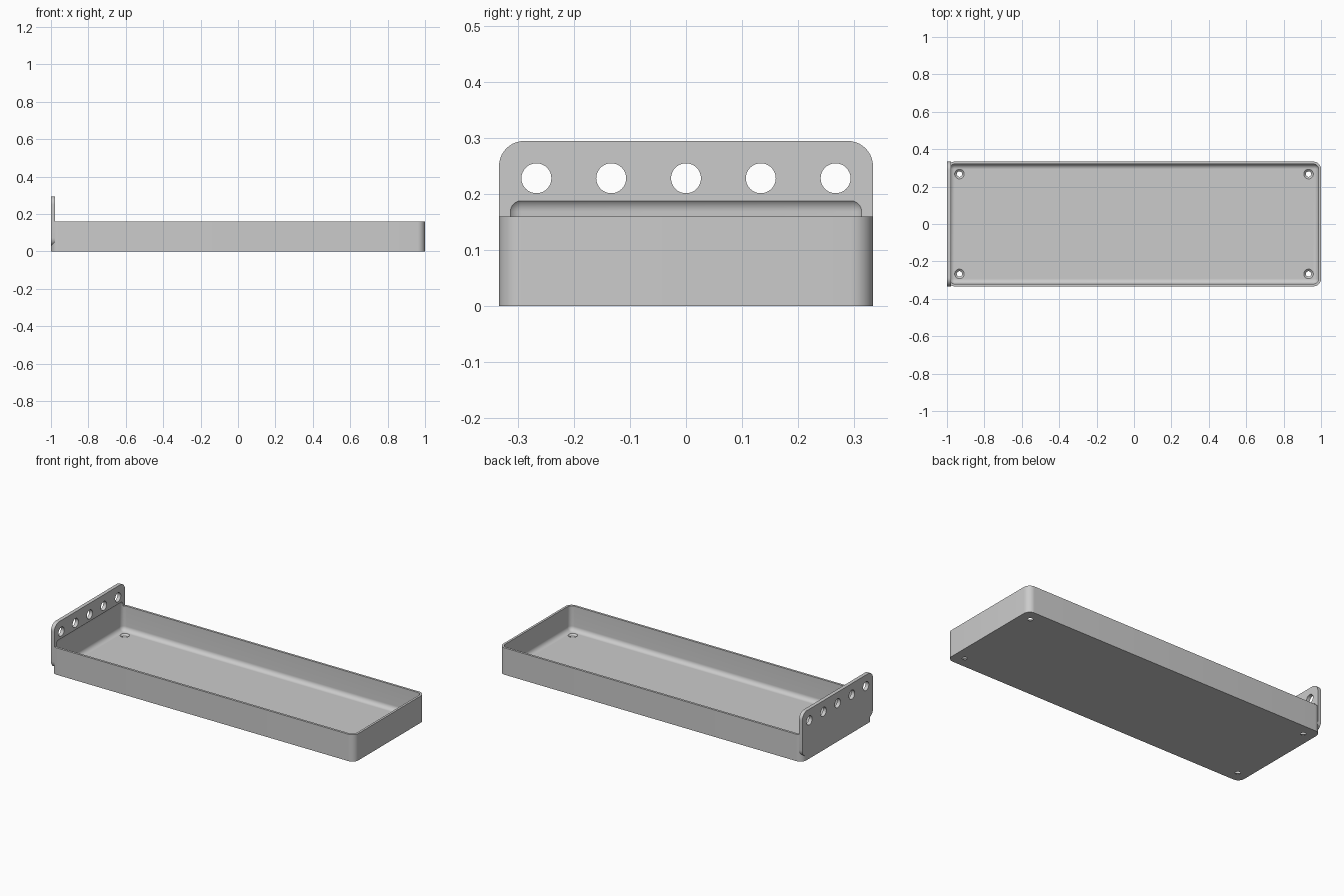
import bpy
import bmesh
import math
from mathutils import Matrix

if "Cube" in bpy.data.objects:
    bpy.data.objects.remove(bpy.data.objects["Cube"], do_unlink=True)

LENGTH, HALF_W = 1.0, 0.3333      # half length and half width
WALL, RIM = 0.0133, 0.16          # wall thickness and tray height
PLATE_X = -0.978                  # inner face of the end plate

grey = bpy.data.materials.new("light_grey")
grey.use_nodes = True
colour = (0.6, 0.6, 0.6, 1)
grey.diffuse_color = colour
grey.node_tree.nodes["Principled BSDF"].inputs["Base Color"].default_value = colour


def make_object(name, bm):
    bmesh.ops.recalc_face_normals(bm, faces=bm.faces)
    mesh = bpy.data.meshes.new(name)
    bm.to_mesh(mesh)
    bm.free()
    mesh.materials.append(grey)
    obj = bpy.data.objects.new(name, mesh)
    bpy.context.collection.objects.link(obj)
    return obj


def rounded_box(name, low, high, radius, axis=None, segments=10):
    """Box with the edges along one axis rounded, or all edges if axis is None."""
    bm = bmesh.new()
    bmesh.ops.create_cube(bm, size=1)
    for v in bm.verts:
        for i in range(3):
            v.co[i] = low[i] if v.co[i] < 0 else high[i]
    edges = [e for e in bm.edges if axis is None
             or abs(e.verts[0].co[axis] - e.verts[1].co[axis]) > 1e-5]
    bmesh.ops.bevel(bm, geom=edges, offset=radius, segments=segments,
                    profile=0.5, affect='EDGES')
    return make_object(name, bm)


def cutter(name, spots, r1, r2, depth, turn=Matrix()):
    """Set of cones or cylinders centred on the given spots."""
    bm = bmesh.new()
    for spot in spots:
        bmesh.ops.create_cone(bm, cap_ends=True, segments=32, radius1=r1, radius2=r2,
                              depth=depth, matrix=Matrix.Translation(spot) @ turn)
    return make_object(name, bm)


def combine(target, other, operation):
    mod = target.modifiers.new(operation.lower(), 'BOOLEAN')
    mod.operation, mod.solver, mod.object = operation, 'EXACT', other
    bpy.context.view_layer.objects.active = target
    bpy.ops.object.modifier_apply(modifier=mod.name)
    bpy.data.objects.remove(other, do_unlink=True)


# Tray body with rounded upright corners
tray = rounded_box("tray", (-LENGTH, -HALF_W, 0), (LENGTH, HALF_W, RIM), 0.04, axis=2)

# End plate raised at the right end
plate = rounded_box("end_plate", (-LENGTH, -HALF_W, 0.0267),
                    (PLATE_X, HALF_W, 0.2945), 0.045, axis=0)
combine(tray, plate, 'UNION')

# Hollow with soft inner edges, which also scoops into the plate
hollow = rounded_box("hollow", (WALL - LENGTH, WALL - HALF_W, WALL),
                     (LENGTH - WALL, HALF_W - WALL, 0.195), 0.0267)
combine(tray, hollow, 'DIFFERENCE')

# Row of holes through the plate
row = [(-LENGTH, i * 0.1333, 0.228) for i in range(-2, 3)]
holes = cutter("plate_holes", row, 0.0267, 0.0267, 0.1,
               Matrix.Rotation(math.pi / 2, 4, 'Y'))
combine(tray, holes, 'DIFFERENCE')

# Countersunk screw holes in the floor corners
corners = [(sx * 0.9333, sy * 0.2667) for sx in (-1, 1) for sy in (-1, 1)]
screws = cutter("screw_holes", [(x, y, 0) for x, y in corners], 0.0145, 0.0145, 0.06)
combine(tray, screws, 'DIFFERENCE')
sinks = cutter("countersinks", [(x, y, 0.0083) for x, y in corners], 0.0145, 0.026, 0.0105)
combine(tray, sinks, 'DIFFERENCE')

# Smooth shading with sharp edges kept
bpy.ops.object.select_all(action='DESELECT')
tray.select_set(True)
bpy.context.view_layer.objects.active = tray
bpy.ops.object.shade_smooth_by_angle(angle=math.radians(30))
